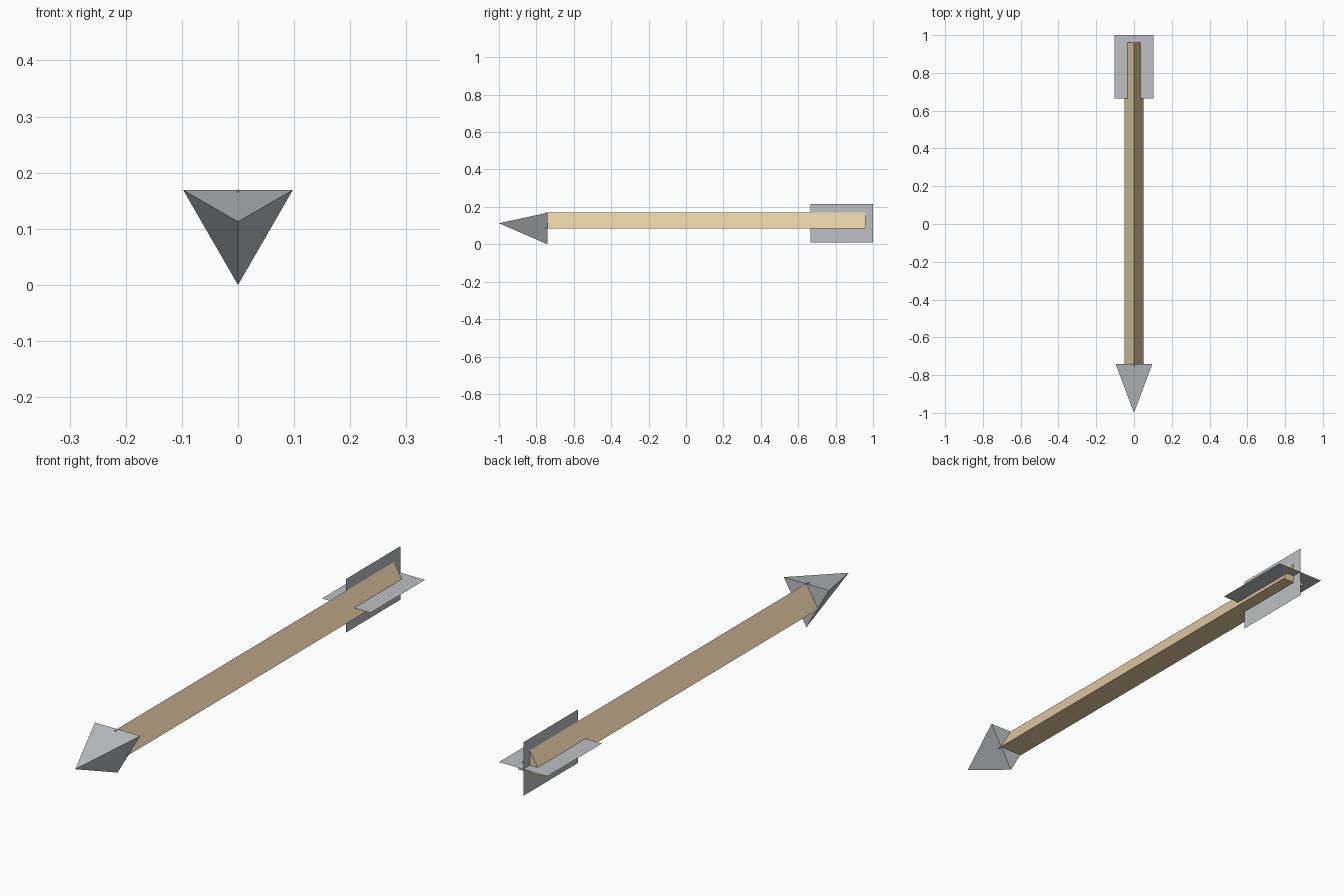
import bpy, bmesh
from math import sin, cos, pi
from mathutils import Vector

AXIS_Z = 0.1125  # height of the arrow's long axis

cube = bpy.data.objects.get("Cube")
if cube:
    bpy.data.objects.remove(cube, do_unlink=True)


def material(name, color):
    mat = bpy.data.materials.new(name)
    mat.use_nodes = True
    mat.diffuse_color = color
    bsdf = next(n for n in mat.node_tree.nodes if n.type == "BSDF_PRINCIPLED")
    bsdf.inputs["Base Color"].default_value = color
    return mat


def add_object(name, bm, mat):
    mesh = bpy.data.meshes.new(name)
    bm.to_mesh(mesh)
    bm.free()
    mesh.materials.append(mat)
    obj = bpy.data.objects.new(name, mesh)
    bpy.context.collection.objects.link(obj)
    return obj


def triangle(bm, radius, y, start):
    """Equilateral ring around the long axis; start is the first corner's angle."""
    angles = [start + i * 2 * pi / 3 for i in range(3)]
    return [bm.verts.new((radius * cos(a), y, AXIS_Z + radius * sin(a))) for a in angles]


def close(bm, bottom, top=None, tip=None):
    """Join a ring to a second ring or to a tip, with flat ends."""
    bm.faces.new(bottom)
    if top:
        bm.faces.new(top)
    for i in range(3):
        j = (i + 1) % 3
        end = [top[j], top[i]] if top else [tip]
        bm.faces.new([bottom[i], bottom[j]] + end)
    bmesh.ops.recalc_face_normals(bm, faces=bm.faces)


wood = material("pale_wood", (0.78, 0.61, 0.37, 1))
grey = material("grey_metal", (0.51, 0.53, 0.55, 1))

# Shaft: three-sided prism with a ridge on top
bm = bmesh.new()
close(bm, triangle(bm, 0.058, -0.755, pi / 2), top=triangle(bm, 0.058, 0.96, pi / 2))
add_object("shaft", bm, wood)

# Arrowhead: three-sided pyramid with a flat side on top
bm = bmesh.new()
close(bm, triangle(bm, 0.1125, -0.74, -pi / 2), tip=bm.verts.new((0, -1, AXIS_Z)))
add_object("arrowhead", bm, grey)

# Fins: two crossed flat sheets at the tail
for name, side in (("horizontal_fin", Vector((1, 0, 0))), ("vertical_fin", Vector((0, 0, 1)))):
    bm = bmesh.new()
    corners = [(-1, 0.665), (1, 0.665), (1, 1), (-1, 1)]
    bm.faces.new([bm.verts.new(side * s * 0.104 + Vector((0, y, AXIS_Z))) for s, y in corners])
    add_object(name, bm, grey)
